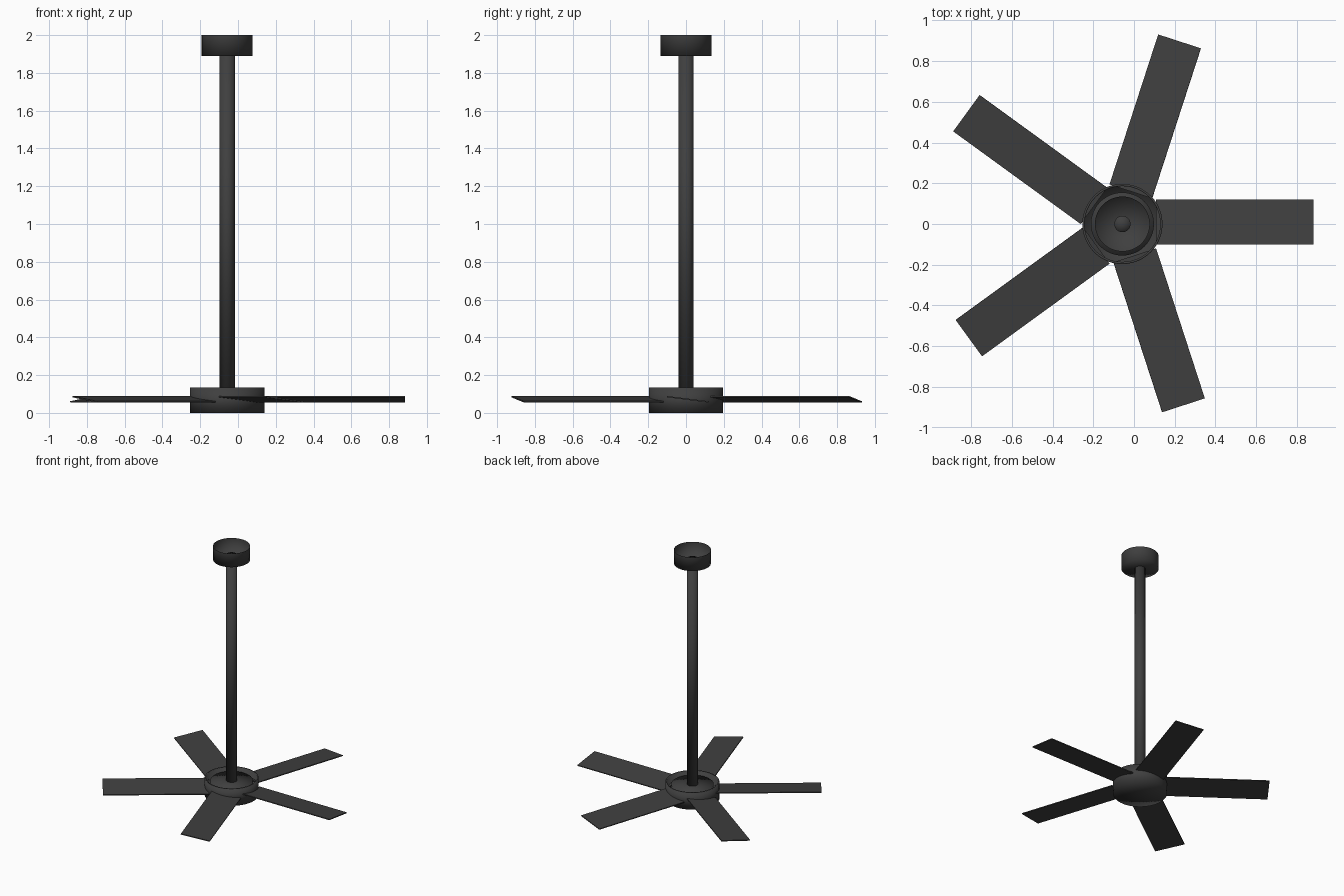
import bpy, bmesh, math
from mathutils import Matrix, Vector

if "Cube" in bpy.data.objects:
    bpy.data.objects.remove(bpy.data.objects["Cube"])

CX = -0.057      # fan axis sits left of the blade extents
SIDES = 48

charcoal = bpy.data.materials.new("charcoal")
charcoal.diffuse_color = (0.05, 0.05, 0.05, 1)
charcoal.use_nodes = True
charcoal.node_tree.nodes["Principled BSDF"].inputs["Base Color"].default_value = charcoal.diffuse_color


def finish(name, bm, smooth):
    mesh = bpy.data.meshes.new(name)
    bm.to_mesh(mesh)
    bm.free()
    mesh.materials.append(charcoal)
    for p in mesh.polygons:
        p.use_smooth = smooth
    ob = bpy.data.objects.new(name, mesh)
    ob.location.x = CX
    bpy.context.collection.objects.link(ob)
    return ob


def lathe(name, profile):
    """Spin (radius, height) points, listed from bottom centre outwards and up."""
    bm = bmesh.new()
    verts = [bm.verts.new((r, 0, z)) for r, z in profile]
    edges = [bm.edges.new(pair) for pair in zip(verts, verts[1:])]
    bmesh.ops.spin(bm, geom=verts + edges, cent=(0, 0, 0), axis=(0, 0, 1),
                   angle=2 * math.pi, steps=SIDES, use_merge=True)
    bmesh.ops.remove_doubles(bm, verts=bm.verts, dist=1e-5)
    bm.normal_update()
    # keep the underside facing down
    lowest = min(bm.faces, key=lambda f: f.calc_center_median().z)
    if lowest.normal.z > 0:
        bmesh.ops.reverse_faces(bm, faces=bm.faces)
    return finish(name, bm, True)


# ceiling canopy: cup, open at the top
lathe("ceiling_canopy", [(0, 1.89), (0.135, 1.89), (0.135, 2.0)])

# down rod
lathe("down_rod", [(0, 0.10), (0.04, 0.10), (0.04, 1.93), (0, 1.93)])

# hub housing: open cup with a thin rim
lathe("hub_housing", [(0, 0), (0.197, 0), (0.197, 0.135),
                      (0.186, 0.135), (0.186, 0.03), (0, 0.03)])

# motor drum inside the housing
lathe("motor_drum", [(0, 0.03), (0.155, 0.03), (0.155, 0.115), (0, 0.115)])

# five pitched blades
R_IN, R_OUT, WIDTH, THICK = 0.165, 0.94, 0.222, 0.007
for i in range(5):
    bm = bmesh.new()
    bmesh.ops.create_cube(bm, size=1)
    bmesh.ops.scale(bm, vec=Vector((R_OUT - R_IN, WIDTH, THICK)), verts=bm.verts)
    place = (Matrix.Rotation(math.radians(72 * i), 4, 'Z')
             @ Matrix.Translation(((R_IN + R_OUT) / 2, 0.01, 0.072))
             @ Matrix.Rotation(-0.125, 4, 'X'))
    bmesh.ops.transform(bm, matrix=place, verts=bm.verts)
    finish(f"blade_{i + 1}", bm, False)
